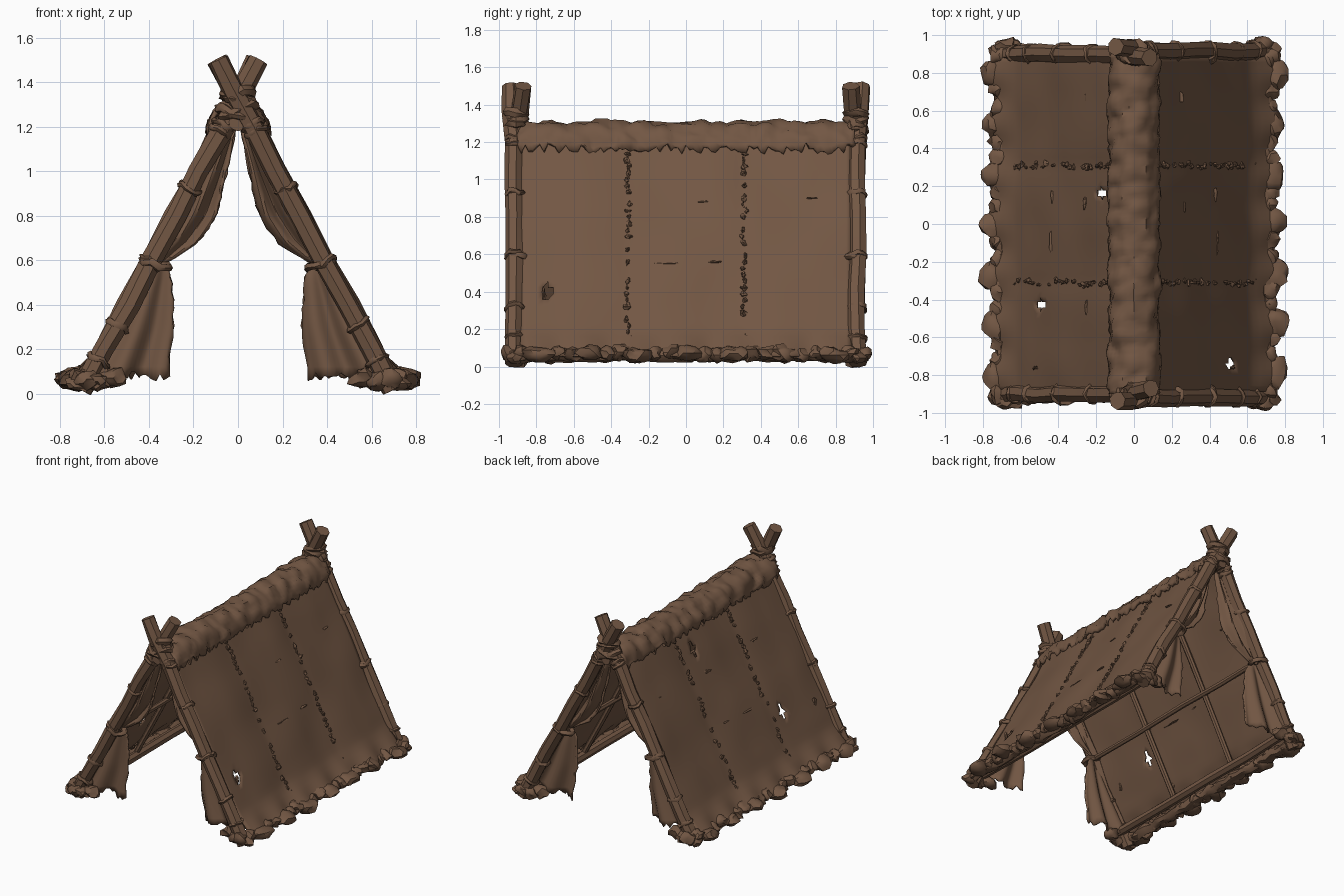
import bpy, bmesh, math, random
from mathutils import Vector, noise

random.seed(7)
cube = bpy.data.objects.get("Cube")
if cube:
    bpy.data.objects.remove(cube)

brown = bpy.data.materials.new("weathered brown hide")
brown.use_nodes = True
COLOUR = (0.17, 0.095, 0.057, 1)
brown.diffuse_color = COLOUR
brown.node_tree.nodes["Principled BSDF"].inputs["Base Color"].default_value = COLOUR


def jit(a):
    return random.uniform(-a, a)


def finish(bm, name, thick=0, angle=35):
    bmesh.ops.recalc_face_normals(bm, faces=bm.faces)
    mesh = bpy.data.meshes.new(name)
    bm.to_mesh(mesh)
    bm.free()
    obj = bpy.data.objects.new(name, mesh)
    bpy.context.collection.objects.link(obj)
    mesh.materials.append(brown)
    if thick:
        mod = obj.modifiers.new("thickness", "SOLIDIFY")
        mod.thickness, mod.offset = thick, 0
    bpy.ops.object.select_all(action="DESELECT")
    obj.select_set(True)
    bpy.context.view_layer.objects.active = obj
    bpy.ops.object.shade_smooth_by_angle(angle=math.radians(angle))


def add_tube(bm, path, radius, sides=8, rough=0.0, closed=False):
    """Sweep a slightly uneven ring along a path."""
    path = [Vector(p) for p in path]
    n, rings = len(path), []
    for i, p in enumerate(path):
        a = path[(i - 1) % n] if closed or i else p
        b = path[(i + 1) % n] if closed or i < n - 1 else p
        if closed:
            d = (b - a).normalized()
            side = (p - sum(path, Vector()) / n).normalized()
            axes = (side, d.cross(side))
        else:
            q = (b - a).to_track_quat("Z", "Y")
            axes = (q @ Vector((1, 0, 0)), q @ Vector((0, 1, 0)))
        ring = []
        for k in range(sides):
            t = math.tau * k / sides
            r = radius * (1 + jit(rough))
            ring.append(bm.verts.new(p + r * (math.cos(t) * axes[0] + math.sin(t) * axes[1])))
        rings.append(ring)
    for i in range(n if closed else n - 1):
        r0, r1 = rings[i], rings[(i + 1) % n]
        for k in range(sides):
            m = (k + 1) % sides
            bm.faces.new((r0[k], r0[m], r1[m], r1[k]))
    if not closed:
        bm.faces.new(rings[0])
        bm.faces.new(rings[-1])


def add_band(bm, centre, axis, rx, ry, radius, rough=0.15):
    """Closed strap round an axis in the xz plane; rx across, ry along y."""
    axis = Vector(axis).normalized()
    across = axis.cross(Vector((0, 1, 0)))
    loop = [Vector(centre) + across * rx * math.cos(math.tau * i / 10)
            + Vector((0, ry * math.sin(math.tau * i / 10), 0)) + axis * jit(0.008) for i in range(10)]
    add_tube(bm, loop, radius, 6, rough, True)


def add_sheet(bm, rows, cols, fn):
    grid = [[bm.verts.new(fn(i / rows, j / cols)) for j in range(cols + 1)] for i in range(rows + 1)]
    for i in range(rows):
        for j in range(cols):
            bm.faces.new((grid[i][j], grid[i + 1][j], grid[i + 1][j + 1], grid[i][j + 1]))


def add_lump(bm, centre, size, rough=0.2):
    new = bmesh.ops.create_icosphere(bm, subdivisions=2, radius=1)["verts"]
    seed = Vector((jit(50), jit(50), jit(50)))
    for v in new:
        k = 1 + rough * 2 * noise.noise(v.co * 1.3 + seed)
        v.co = Vector(centre) + Vector([v.co[i] * size[i] * k for i in range(3)])
        v.co.z = max(v.co.z, 0.004)


def slope_x(z):
    return 0.705 - 0.53 * z


def edge(points, t):
    """Even interpolation along a short polyline."""
    f = t * (len(points) - 1)
    i = min(int(f), len(points) - 2)
    return Vector(points[i]).lerp(Vector(points[i + 1]), f - i)


SIDES = ((1, "left"), (-1, "right"))
ENDS = ((-1, "front"), (1, "back"))

# Crossed end poles with slim bindings and top lashings
for e, end in ENDS:
    for s, side in SIDES:
        y = e * (0.908 + 0.008 * s)
        bm = bmesh.new()
        add_tube(bm, [(s * slope_x(z) + jit(0.008), y + e * s * 0.06 * max(0, z - 1.1) + jit(0.006), z)
                      for z in (0.015, 0.2, 0.4, 0.6, 0.8, 1.0, 1.2, 1.36, 1.5)], 0.048, 7, 0.07)
        finish(bm, f"{end}_{side}_pole")
        bm = bmesh.new()
        for z in (0.15, 0.31, 0.59, 0.92, 1.18, 1.21):
            add_band(bm, (s * slope_x(z), y, z), (-0.53 * s, jit(0.1), 1 + jit(0.2)), 0.045, 0.042, 0.014, 0.3)
        finish(bm, f"{end}_{side}_pole_bindings", angle=50)
    bm = bmesh.new()
    for z, tilt, r in ((1.25, 0.4, 0.088), (1.27, -0.4, 0.08), (1.32, 0.2, 0.056), (1.35, -0.15, 0.06)):
        add_band(bm, (0, e * 0.908, z), (tilt, 0, 1), r, 0.048, 0.025, 0.3)
    add_lump(bm, (0, e * 0.905, 1.27), (0.085, 0.05, 0.065))
    finish(bm, f"{end}_top_lashing", angle=45)

# Inner timber frame
bm = bmesh.new()
add_tube(bm, [(0, y, 1.22) for y in (-0.95, -0.4, 0.1, 0.5, 0.95)], 0.04, 8, 0.08)
finish(bm, "ridge_beam")
for s, side in SIDES:
    bm = bmesh.new()
    for z, r in ((0.1, 0.033), (0.58, 0.02)):
        add_tube(bm, [(s * (slope_x(z) - 0.035), y, z + jit(0.006)) for y in (-0.92, -0.4, 0.1, 0.5, 0.92)], r, 7, 0.08)
    for y in (-0.31, 0.31):
        add_tube(bm, [(s * (slope_x(z) - 0.022), y + jit(0.006), z) for z in (0.08, 0.4, 0.8, 1.2)], 0.02, 7, 0.08)
    finish(bm, f"{side}_inner_frame")

# Hide roof panels: gathered at the seams, flaring over the hem, with torn holes
TEARS = {1: ((0.51, -0.74),), -1: ((-0.49, -0.43), (-0.17, 0.16))}
for s, side in SIDES:
    def panel(u, v):
        z, y = 0.055 + 1.2 * u, -0.885 + 1.77 * v
        seam = abs(math.sin(math.pi * (y + 0.31) / 0.62)) ** 0.5
        sag = 0.018 * noise.noise(Vector((y * 3, z * 3, s * 9))) + 0.014 * seam + 0.004
        flare = max(0, 1 - u / 0.12)
        sag += flare * (0.06 + 0.022 * math.cos(y * 23.6))
        return s * (slope_x(z) + sag), y, z
    bm = bmesh.new()
    add_sheet(bm, 36, 60, panel)
    for tx, ty in TEARS[s]:
        # Tear along triangles so the holes come out angular
        near = [f for f in bm.faces if (f.calc_center_median().xy - Vector((tx, ty))).length < 0.05]
        tris = bmesh.ops.triangulate(bm, faces=near)["faces"]
        torn = [f for f in tris if abs(f.calc_center_median().x - tx) + abs(f.calc_center_median().y - ty) < 0.034]
        bmesh.ops.delete(bm, geom=torn, context="FACES")
    finish(bm, f"{side}_roof_hide", 0.012, 45)

    # Flat stitches along the seams, and small slits
    bm = bmesh.new()
    marks = [(y + jit(0.012), 0.15 + 0.034 * i, 0.006 + 0.012 * random.random(), 0.01 + 0.01 * random.random())
             for y in (-0.31, 0.31) for i in range(30) if random.random() < 0.75]
    marks += [(-0.45, 0.9, 0.045, 0.008), (0.11, 0.88, 0.035, 0.009), (-0.1, 0.55, 0.07, 0.007),
              (0.67, 0.9, 0.03, 0.005), (-0.76, 0.38, 0.01, 0.045), (0.15, 0.56, 0.04, 0.006)]
    for y, z, w, h in marks:
        add_lump(bm, (s * (slope_x(z) + 0.018), y, z), (0.014, w, h), 0.5)
    finish(bm, f"{side}_stitches", angle=20)

    # Bunched hem: a soft roll with rounded puffs
    bm = bmesh.new()
    add_tube(bm, [(s * (0.7 + jit(0.01)), -0.93 + 0.062 * i, 0.065 + jit(0.008)) for i in range(31)], 0.036, 8, 0.2)
    for i in range(7):
        y = -0.8 + 0.266 * i + jit(0.02)
        add_lump(bm, (s * (0.74 + jit(0.012)), y, 0.068 + jit(0.01)), (0.072, 0.075 + jit(0.012), 0.043), 0.25)
        for d in (-0.09, 0.09):
            add_lump(bm, (s * 0.715, y + d, 0.07 + jit(0.01)), (0.05, 0.05, 0.04), 0.3)
    for e, end in ENDS:
        for x, y, z in ((0.56, 0.91, 0.07), (0.63, 0.935, 0.055), (0.68, 0.945, 0.065)):
            add_lump(bm, (s * x, e * y, z), (0.055, 0.045, 0.042), 0.3)
        add_lump(bm, (s * 0.715, e * 0.915, 0.045), (0.06, 0.045, 0.035), 0.25)
    finish(bm, f"{side}_bunched_hem", angle=40)

# Shaggy crumpled ridge cover with a ragged fringe
ARC = ((-0.135, 1.16), (-0.125, 1.21), (-0.1, 1.25), (-0.06, 1.285), (0, 1.3),
       (0.06, 1.285), (0.1, 1.25), (0.125, 1.21), (0.135, 1.16))


def ridge(u, v):
    x, z = edge(ARC, v)
    y = -0.9 + 1.8 * u
    if v in (0, 1):
        z += jit(0.025)
    puff = 0.026 * noise.noise(Vector((x * 16, y * 13, z * 8))) + jit(0.004)
    return x * (0.95 + puff * 6), y + jit(0.004), z + puff


bm = bmesh.new()
add_sheet(bm, 90, 16, ridge)
finish(bm, "ridge_cover", 0.02, 50)

# Door curtains tied back to each pole
UPPER = ((0.01, 1.2), (0.05, 1.02), (0.075, 0.9), (0.1, 0.79), (0.18, 0.68), (0.34, 0.58))
LOWER = ((0.33, 0.58), (0.3, 0.52), (0.29, 0.32), (0.315, 0.075))
for e, end in ENDS:
    for s, side in SIDES:
        def drape(inner, top, bottom, flare):
            def at(u, v):
                z0 = top + (bottom - top) * u
                p = Vector((slope_x(z0) - 0.01, z0)).lerp(edge(inner, u), v)
                depth = 0.03 * (u if flare else math.sin(math.pi * u)) * math.sin(v * 11 + u * 2 + s)
                hem = jit(0.022) if flare and u == 1 else 0
                ragged = jit(0.008) if v == 1 else 0
                return s * (p.x + ragged), e * (0.885 - 0.03 * v) + depth, p.y + hem
            return at
        bm = bmesh.new()
        add_sheet(bm, 16, 18, drape(UPPER, 1.2, 0.58, False))
        add_sheet(bm, 16, 18, drape(LOWER, 0.58, 0.09, True))
        finish(bm, f"{end}_{side}_curtain", 0.012)
        bm = bmesh.new()
        add_band(bm, (s * 0.37, e * 0.9, 0.58), (-0.25 * s, 0, 1), 0.06, 0.05, 0.017, 0.25)
        finish(bm, f"{end}_{side}_curtain_tie", angle=50)
